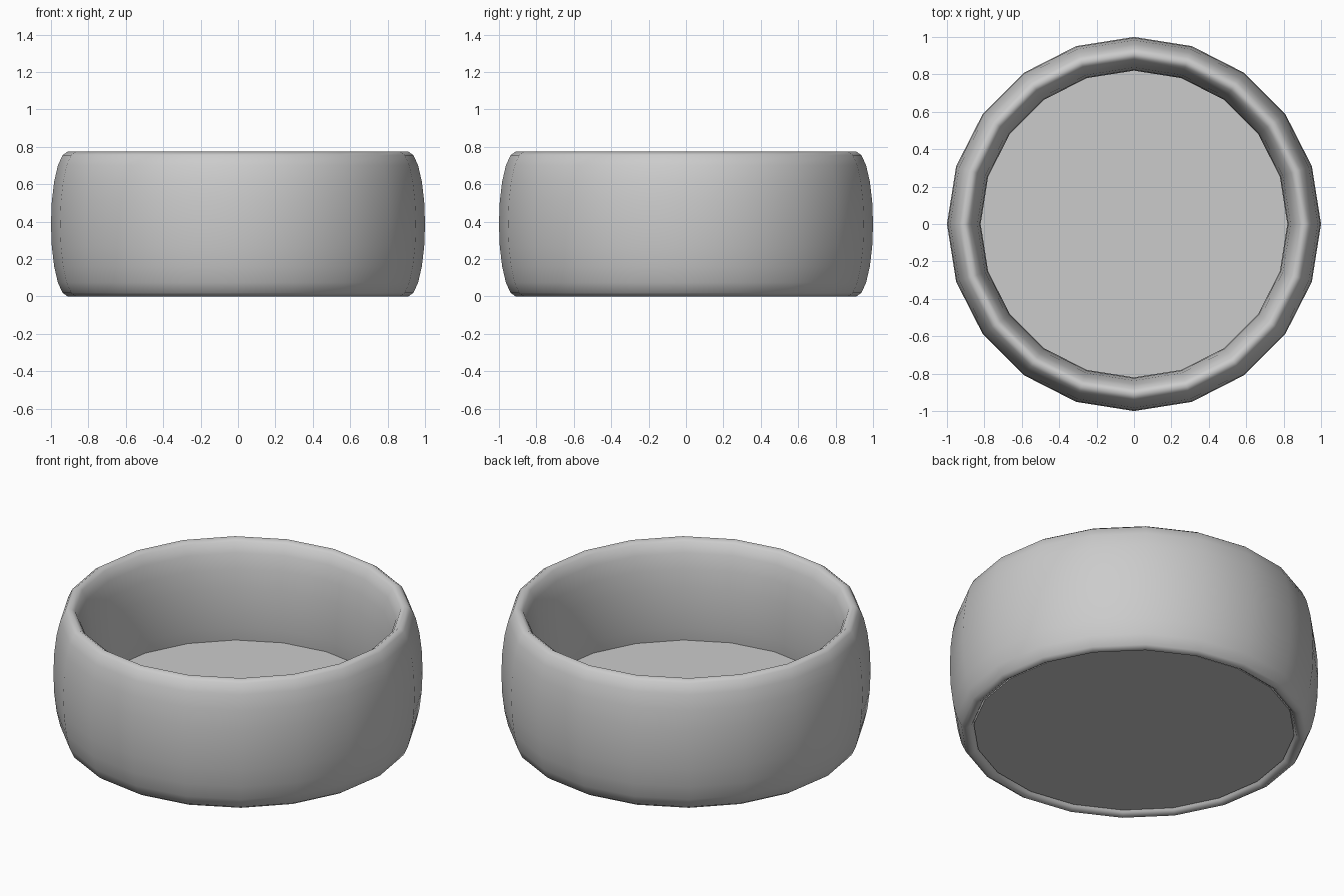
import bpy
import math

if "Cube" in bpy.data.objects:
    bpy.data.objects.remove(bpy.data.objects["Cube"])

SIDES = 20
HEIGHT = 0.775
WALL = 0.09          # half thickness of the wall

# bowl wall: torus stretched upward into a tall oval section
bpy.ops.mesh.primitive_torus_add(
    major_segments=SIDES, minor_segments=20,
    major_radius=1 - WALL, minor_radius=WALL,
    location=(0, 0, HEIGHT / 2))
wall = bpy.context.object
wall.name = "bowl_wall"
wall.scale.z = HEIGHT / 2 / WALL
bpy.ops.object.transform_apply(location=False, rotation=False, scale=True)
bpy.ops.object.shade_smooth()

# thick floor disc set into the wall, with flat top and underside
bottom, top = 0.025, 0.19
bpy.ops.mesh.primitive_cylinder_add(
    vertices=SIDES, radius=0.87, depth=top - bottom,
    location=(0, 0, (top + bottom) / 2))
floor = bpy.context.object
floor.name = "bowl_floor"
bpy.ops.object.shade_smooth_by_angle(angle=math.radians(30))
